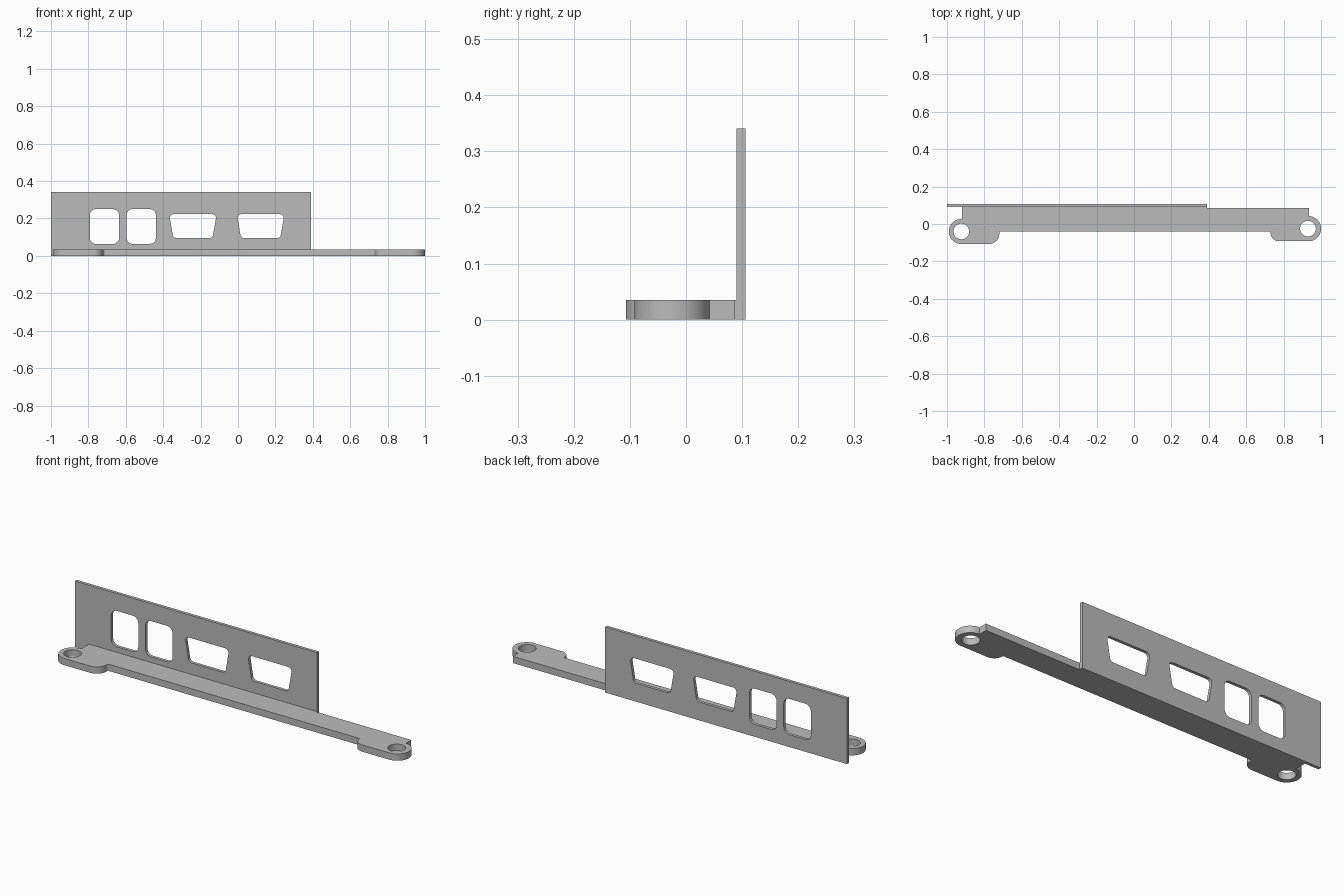
import bpy, bmesh, math
from mathutils import Vector, Matrix

cube = bpy.data.objects.get("Cube")
if cube:
    bpy.data.objects.remove(cube, do_unlink=True)

GREY = (0.5, 0.5, 0.5, 1.0)
mat = bpy.data.materials.new("plain_grey")
mat.use_nodes = True
mat.diffuse_color = GREY
mat.node_tree.nodes["Principled BSDF"].inputs["Base Color"].default_value = GREY


def rounded(corners, steps=10):
    """Closed outline from (x, y, corner radius) entries."""
    out = []
    for i, (x, y, r) in enumerate(corners):
        p = Vector((x, y))
        if r == 0:
            out.append(p)
            continue
        a = (Vector(corners[i - 1][:2]) - p).normalized()
        b = (Vector(corners[(i + 1) % len(corners)][:2]) - p).normalized()
        half = a.angle(b) / 2
        centre = p + (a + b).normalized() * r / math.sin(half)
        start = p + a * r / math.tan(half) - centre
        sweep = start.angle_signed(p + b * r / math.tan(half) - centre)
        for k in range(steps + 1):
            out.append(centre + Matrix.Rotation(-sweep * k / steps, 2) @ start)
    return out


def circle(x, y, r, n=40):
    return [Vector((x + r * math.cos(math.tau * k / n), y + r * math.sin(math.tau * k / n)))
            for k in range(n)]


def plate(name, loops, thickness, matrix=Matrix()):
    """Flat sheet: the first loop is the outline, the others are openings."""
    bm = bmesh.new()
    edges = []
    for loop in loops:
        vs = [bm.verts.new((p.x, p.y, 0)) for p in loop]
        edges += [bm.edges.new((vs[i - 1], vs[i])) for i in range(len(vs))]
    bmesh.ops.triangle_fill(bm, edges=edges, use_beauty=True, use_dissolve=False,
                            normal=(0, 0, 1))
    ext = bmesh.ops.extrude_face_region(bm, geom=bm.faces[:], use_keep_orig=True)
    moved = [v for v in ext["geom"] if isinstance(v, bmesh.types.BMVert)]
    bmesh.ops.translate(bm, verts=moved, vec=(0, 0, thickness))
    bmesh.ops.recalc_face_normals(bm, faces=bm.faces[:])
    bm.transform(matrix)
    mesh = bpy.data.meshes.new(name)
    bm.to_mesh(mesh)
    bm.free()
    mesh.materials.append(mat)
    ob = bpy.data.objects.new(name, mesh)
    bpy.context.collection.objects.link(ob)
    bpy.ops.object.select_all(action="DESELECT")
    ob.select_set(True)
    bpy.context.view_layer.objects.active = ob
    bpy.ops.object.shade_smooth_by_angle(angle=math.radians(30))
    return ob


# Base rail with a rounded mounting ear and screw hole at each end
rail = rounded([
    (-0.92, 0.09, 0), (-0.92, 0.027, 0),
    (-0.99, 0.027, 0.066), (-0.99, -0.107, 0.066),
    (-0.72, -0.107, 0.055), (-0.72, -0.04, 0.01),
    (0.73, -0.04, 0.006), (0.73, -0.092, 0.045),
    (1.0, -0.092, 0.066), (1.0, 0.042, 0.066),
    (0.935, 0.042, 0), (0.935, 0.086, 0),
    (0.39, 0.086, 0), (0.39, 0.09, 0)])
plate("base_rail", [rail, circle(-0.923, -0.04, 0.042), circle(0.93, -0.025, 0.042)], 0.035)


# Upright panel with two rounded and two tapered port openings
def opening(x, top, bottom, z0, z1, r):
    return rounded([(x - bottom, z0, r), (x + bottom, z0, r), (x + top, z1, r), (x - top, z1, r)])


panel = rounded([(-1, 0, 0), (0.39, 0, 0), (0.39, 0.341, 0), (-1, 0.341, 0)])
ports = [opening(x, 0.078, 0.078, 0.064, 0.25, 0.032) for x in (-0.714, -0.517)]
ports += [opening(x, 0.127, 0.105, 0.095, 0.223, 0.02) for x in (-0.241, 0.121)]
stand = Matrix.Translation((0, 0.106, 0)) @ Matrix.Rotation(math.pi / 2, 4, "X")
plate("port_panel", [panel] + ports, 0.016, stand)
